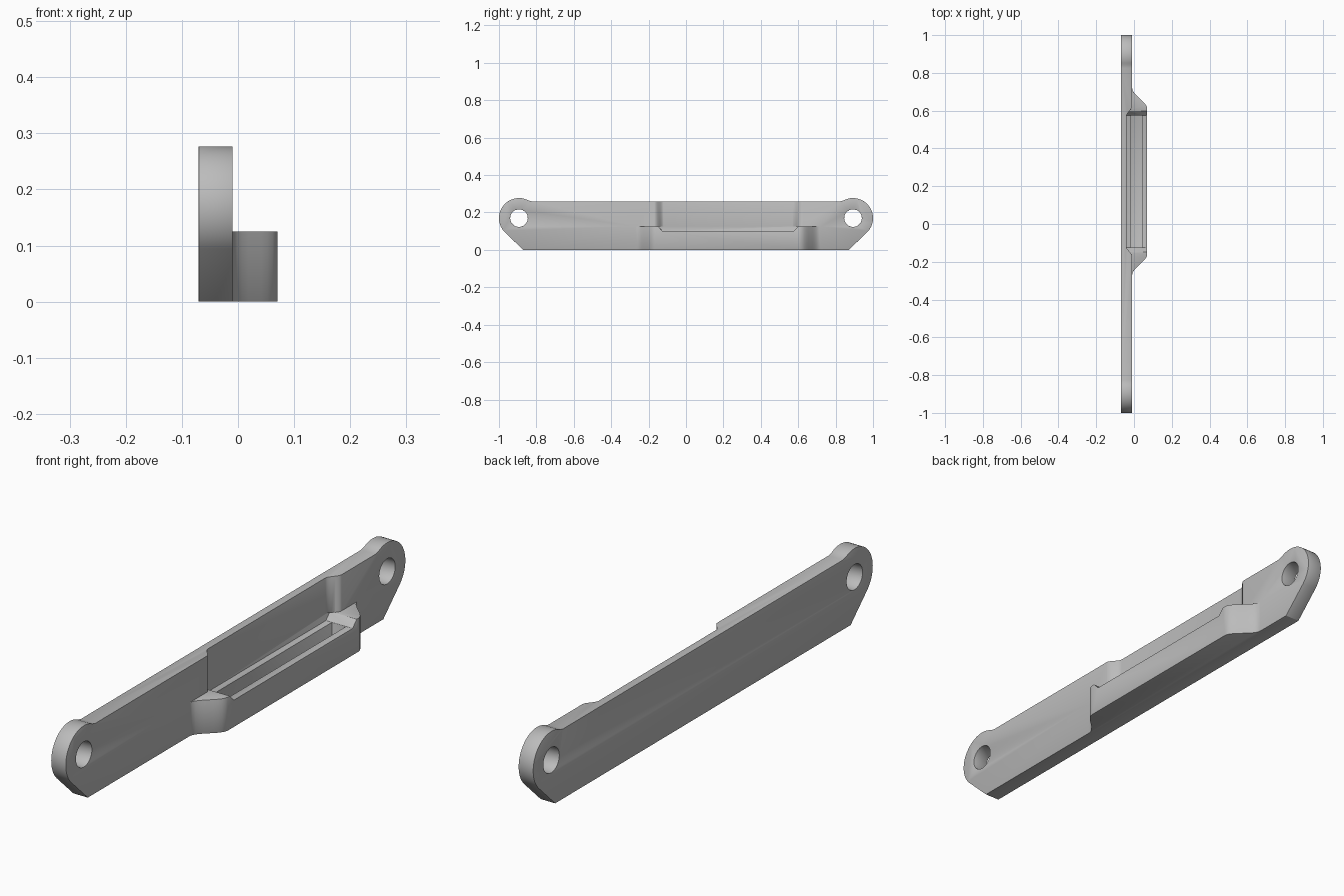
import bpy, bmesh, math
from mathutils import Vector

cube = bpy.data.objects.get("Cube")
if cube:
    bpy.data.objects.remove(cube)

grey = bpy.data.materials.new("satin_grey")
grey.use_nodes = True
colour = (0.5, 0.5, 0.5, 1)
grey.diffuse_color = colour
grey.node_tree.nodes["Principled BSDF"].inputs["Base Color"].default_value = colour


def prism(name, points, axis, low, high):
    """Extrude a 2D outline along x (points are y, z) or z (points are x, y)."""
    bm = bmesh.new()
    place = (lambda a, b: (low, a, b)) if axis == "x" else (lambda a, b: (a, b, low))
    face = bm.faces.new([bm.verts.new(place(a, b)) for a, b in points])
    made = bmesh.ops.extrude_face_region(bm, geom=[face])["geom"]
    step = Vector((high - low, 0, 0) if axis == "x" else (0, 0, high - low))
    bmesh.ops.translate(bm, vec=step, verts=[g for g in made if isinstance(g, bmesh.types.BMVert)])
    bmesh.ops.recalc_face_normals(bm, faces=bm.faces)
    mesh = bpy.data.meshes.new(name)
    bm.to_mesh(mesh)
    bm.free()
    mesh.materials.append(grey)
    obj = bpy.data.objects.new(name, mesh)
    bpy.context.collection.objects.link(obj)
    return obj


def arc(cy, cz, r, start, end, steps):
    angles = [math.radians(start + (end - start) * i / steps) for i in range(steps + 1)]
    return [(cy + r * math.cos(a), cz + r * math.sin(a)) for a in angles]


def s_curve(x0, y0, x1, y1, steps=10):
    """Smooth S-shaped run between two points in plan."""
    out = []
    for i in range(steps + 1):
        t = i / steps
        s = t * t * (3 - 2 * t)
        out.append((x0 + (x1 - x0) * s, y0 + (y1 - y0) * t))
    return out


def combine(target, other, operation):
    mod = target.modifiers.new(operation.lower(), "BOOLEAN")
    mod.operation = operation
    mod.solver = "EXACT"
    mod.object = other
    bake(target)
    bpy.data.objects.remove(other)


def bake(obj):
    graph = bpy.context.evaluated_depsgraph_get()
    graph.update()
    mesh = bpy.data.meshes.new_from_object(obj.evaluated_get(graph))
    obj.modifiers.clear()
    obj.data = mesh


# Long plate with a rounded ear at each end
EAR_Y, EAR_Z, EAR_R = 0.893, 0.17, 0.107
half = [(0.87, 0)] + arc(EAR_Y, EAR_Z, EAR_R, -45, 118, 28) + [(0.825, 0.26)]
outline = half + [(-y, z) for y, z in reversed(half)]
bracket = prism("mounting_bracket", outline, "x", -0.07, -0.01)

# Raised block with swept ends
block_plan = ([(-0.04, 0.72)] + s_curve(-0.01, 0.72, 0.07, 0.61)
              + s_curve(0.07, -0.16, -0.01, -0.27) + [(-0.04, -0.27)])
combine(bracket, prism("block", block_plan, "z", 0, 0.125), "UNION")

# Shallow recess in the plate face, blended at both ends
recess_plan = ([(0.0, 0.625)] + s_curve(-0.01, 0.625, -0.04, 0.57)
               + s_curve(-0.04, -0.12, -0.01, -0.17) + [(0.0, -0.17)])
combine(bracket, prism("recess", recess_plan, "z", 0.125, 0.4), "DIFFERENCE")

# Lowered lip of the block, with sloping ends
lip_profile = [(-0.15, 0.126), (-0.125, 0.1), (0.575, 0.1), (0.6, 0.126)]
combine(bracket, prism("lip", lip_profile, "x", -0.04, 0.1), "DIFFERENCE")

# Deep slot behind the lip
slot_plan = [(-0.015, -0.125), (0.043, -0.125), (0.043, 0.575), (-0.015, 0.575)]
combine(bracket, prism("slot", slot_plan, "z", 0.025, 0.2), "DIFFERENCE")

# Bolt holes
for side in (-1, 1):
    ring = arc(side * EAR_Y, EAR_Z, 0.047, 0, 360, 40)[:-1]
    combine(bracket, prism("hole", ring, "x", -0.2, 0.2), "DIFFERENCE")

# Softened edges
bm = bmesh.new()
bm.from_mesh(bracket.data)
bmesh.ops.remove_doubles(bm, verts=bm.verts, dist=0.0005)
bmesh.ops.dissolve_limit(bm, angle_limit=0.005, verts=bm.verts, edges=bm.edges)
bm.to_mesh(bracket.data)
bm.free()
bevel = bracket.modifiers.new("soft_edges", "BEVEL")
bevel.width = 0.005
bevel.segments = 2
bevel.limit_method = "ANGLE"
bevel.angle_limit = math.radians(40)
bake(bracket)

bpy.ops.object.select_all(action="DESELECT")
bracket.select_set(True)
bpy.context.view_layer.objects.active = bracket
bpy.ops.object.shade_smooth_by_angle(angle=math.radians(30))
